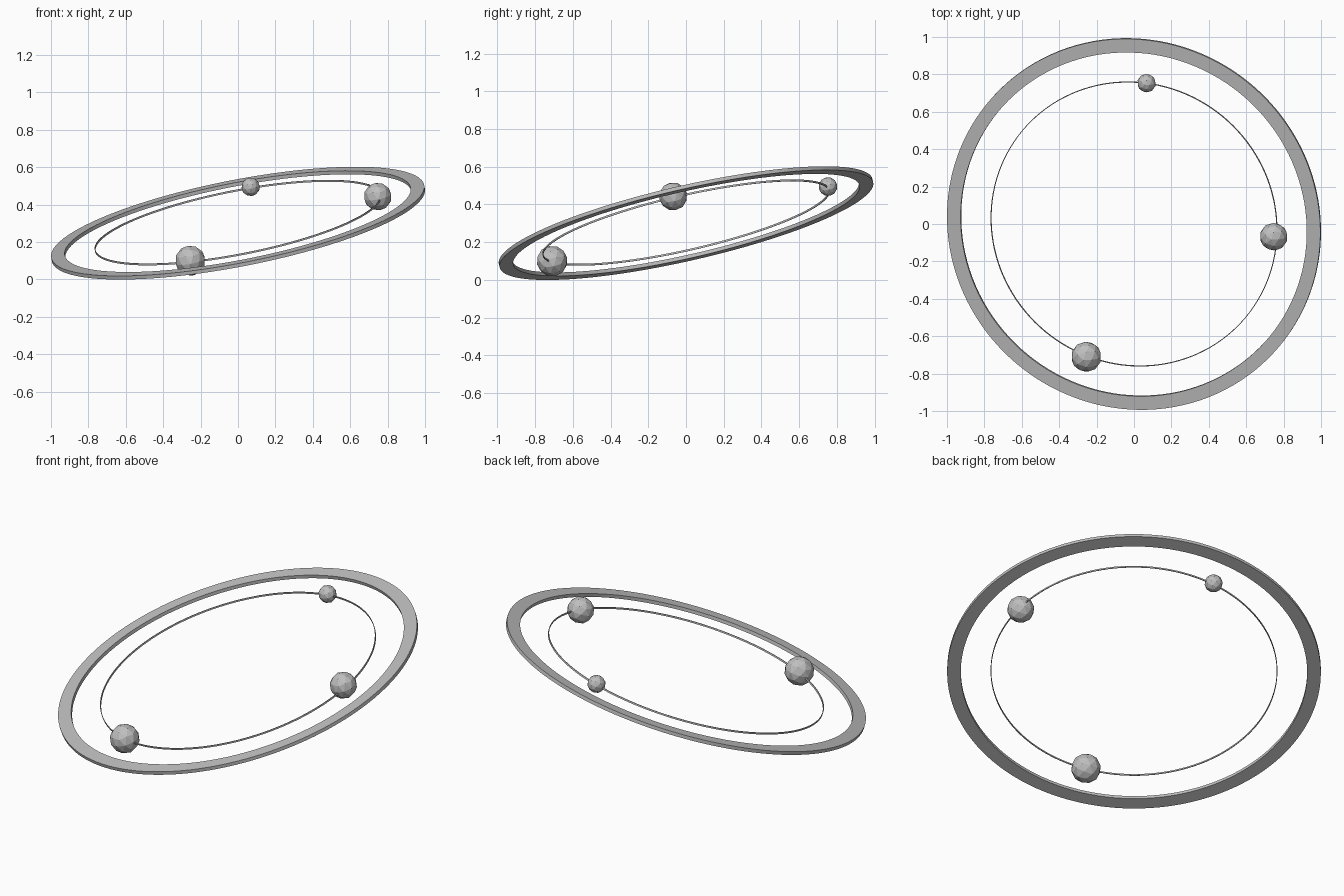
import bpy
import bmesh
import math
from mathutils import Vector, Matrix

cube = bpy.data.objects.get("Cube")
if cube:
    bpy.data.objects.remove(cube, do_unlink=True)

# Plain grey for every part
grey = bpy.data.materials.new("plain grey")
grey.use_nodes = True
colour = (0.52, 0.52, 0.52, 1)
grey.diffuse_color = colour
grey.node_tree.nodes["Principled BSDF"].inputs["Base Color"].default_value = colour

# Shared tilted plane of the rings
normal = Vector((-0.195, -0.228, 1)).normalized()
tilt = Vector((0, 0, 1)).rotation_difference(normal).to_matrix().to_4x4()


def add_object(name, bm, matrix):
    mesh = bpy.data.meshes.new(name)
    bm.to_mesh(mesh)
    bm.free()
    mesh.materials.append(grey)
    obj = bpy.data.objects.new(name, mesh)
    obj.matrix_world = matrix
    bpy.context.collection.objects.link(obj)
    return obj


def flat_ring(name, outer, inner, height, centre_z, segments=128):
    """Rectangular section swept once round the axis."""
    bm = bmesh.new()
    h = height / 2
    section = [(inner, -h), (outer, -h), (outer, h), (inner, h)]
    loops = []
    for i in range(segments):
        a = math.tau * i / segments
        loops.append([bm.verts.new((r * math.cos(a), r * math.sin(a), z))
                      for r, z in section])
    for i, here in enumerate(loops):
        there = loops[(i + 1) % segments]
        for k in range(4):
            n = (k + 1) % 4
            face = bm.faces.new((here[k], there[k], there[n], here[n]))
            face.smooth = k in (1, 3)
    bmesh.ops.recalc_face_normals(bm, faces=bm.faces[:])
    for edge in bm.edges:
        edge.smooth = edge.calc_face_angle(0) < math.radians(30)
    return add_object(name, bm, Matrix.Translation((0, 0, centre_z)) @ tilt)


def ball(name, radius, centre):
    bm = bmesh.new()
    bmesh.ops.create_icosphere(bm, subdivisions=2, radius=radius)
    return add_object(name, bm, Matrix.Translation(centre) @ tilt)


# Broad outer ring and thin orbit ring
flat_ring("outer_ring", 1.016, 0.942, 0.02, 0.301)
flat_ring("orbit_ring", 0.780, 0.776, 0.010, 0.304)

# Faceted balls travelling along the orbit
ball("large_ball", 0.082, (-0.255, -0.71, 0.10))
ball("medium_ball", 0.075, (0.747, -0.068, 0.443))
ball("small_ball", 0.05, (0.067, 0.753, 0.495))
